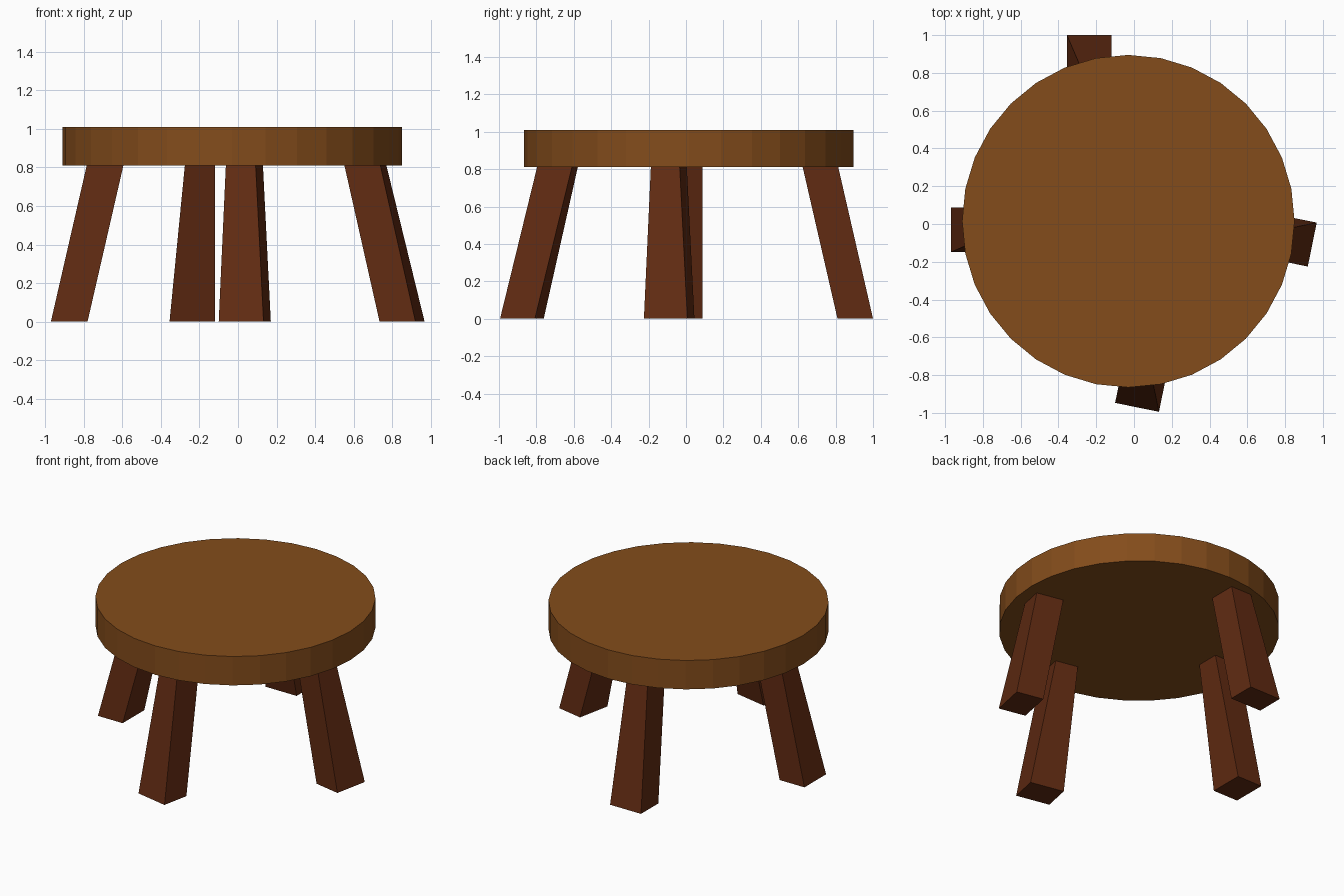
import bpy
import bmesh
from math import radians
from mathutils import Matrix, Vector

if "Cube" in bpy.data.objects:
    bpy.data.objects.remove(bpy.data.objects["Cube"])

SEAT_BOTTOM, SEAT_TOP = 0.81, 1.01


def material(name, color):
    mat = bpy.data.materials.new(name)
    mat.diffuse_color = (*color, 1)
    mat.use_nodes = True
    mat.node_tree.nodes["Principled BSDF"].inputs["Base Color"].default_value = mat.diffuse_color
    return mat


def add_object(name, bm, mat):
    bmesh.ops.recalc_face_normals(bm, faces=bm.faces)
    mesh = bpy.data.meshes.new(name)
    bm.to_mesh(mesh)
    bm.free()
    mesh.materials.append(mat)
    obj = bpy.data.objects.new(name, mesh)
    bpy.context.collection.objects.link(obj)
    return obj


seat_wood = material("seat_wood", (0.23, 0.073, 0.011))
leg_wood = material("leg_wood", (0.12, 0.024, 0.006))

# Round seat: flat-shaded 32-sided disc
bm = bmesh.new()
bmesh.ops.create_cone(bm, cap_ends=True, segments=32, radius1=0.88, radius2=0.88,
                      depth=SEAT_TOP - SEAT_BOTTOM,
                      matrix=Matrix.Translation((-0.03, 0.015, (SEAT_TOP + SEAT_BOTTOM) / 2)))
add_object("seat", bm, seat_wood)


# Splayed leg: local x points outward, one side tapers towards the top
def leg(name, corner, angle):
    bm = bmesh.new()
    top_z = SEAT_BOTTOM + 0.005
    rings = []
    for z, lean, width in ((0, 0, 0.237), (top_z, -0.187, 0.157)):
        rings.append([bm.verts.new((lean + x, y, z))
                      for x, y in ((0, 0), (0, width), (-0.19, width), (-0.19, 0))])
    bottom, top = rings
    bm.faces.new(bottom)
    bm.faces.new(top)
    for i in range(4):
        j = (i + 1) % 4
        bm.faces.new((bottom[i], bottom[j], top[j], top[i]))
    place = Matrix.Translation(Vector((*corner, 0))) @ Matrix.Rotation(radians(angle), 4, 'Z')
    bm.transform(place)
    add_object(name, bm, leg_wood)


# Four legs, two of them slightly twisted
leg("right_leg", (0.92, -0.225), -11.5)
leg("front_leg", (-0.10, -0.947), -101.5)
leg("back_leg", (-0.118, 1.0), 90)
leg("left_leg", (-0.97, 0.088), 180)
